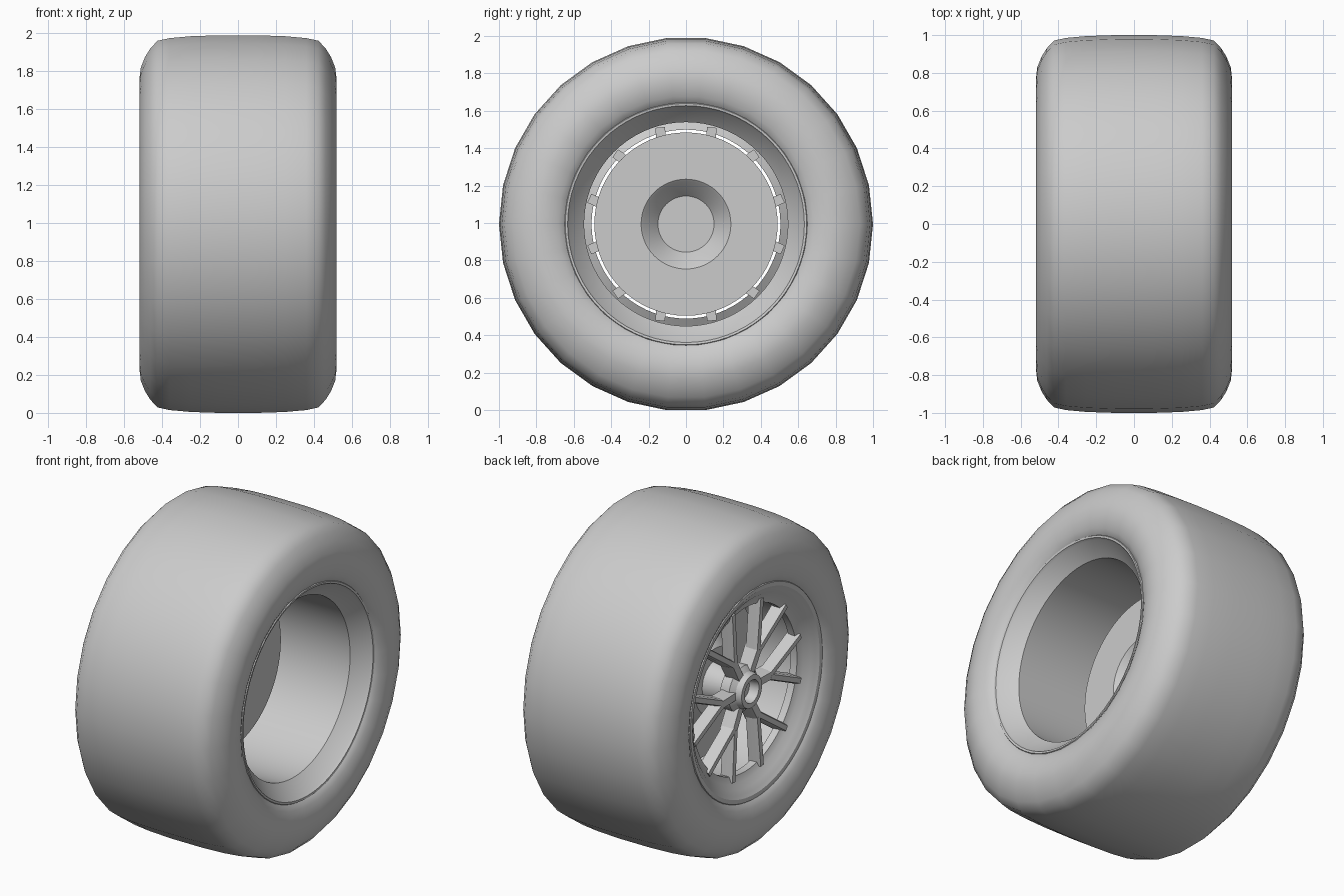
import bpy, bmesh, math
from mathutils import Vector

if "Cube" in bpy.data.objects:
    bpy.data.objects.remove(bpy.data.objects["Cube"])

CZ = 0.9945  # axle height; the axle runs along x

grey = bpy.data.materials.new("plain_grey")
grey.diffuse_color = (0.6, 0.6, 0.6, 1)
grey.use_nodes = True
grey.node_tree.nodes["Principled BSDF"].inputs["Base Color"].default_value = grey.diffuse_color


def finish(name, bm, angle=30):
    bmesh.ops.remove_doubles(bm, verts=bm.verts, dist=1e-5)
    bmesh.ops.recalc_face_normals(bm, faces=bm.faces)
    me = bpy.data.meshes.new(name)
    bm.to_mesh(me)
    bm.free()
    ob = bpy.data.objects.new(name, me)
    bpy.context.collection.objects.link(ob)
    me.materials.append(grey)
    ob.location.z = CZ
    bpy.ops.object.select_all(action='DESELECT')
    ob.select_set(True)
    bpy.context.view_layer.objects.active = ob
    bpy.ops.object.shade_smooth_by_angle(angle=math.radians(angle))
    return ob


def lathe(name, profile, segs, closed=True, angle=30):
    """Spin (x, radius) points about the x axis."""
    bm = bmesh.new()
    rings = []
    for i in range(segs):
        a = 2 * math.pi * i / segs
        rings.append([bm.verts.new((x, r * math.cos(a), r * math.sin(a))) for x, r in profile])
    n = len(profile)
    for i in range(segs):
        p, q = rings[i], rings[(i + 1) % segs]
        for j in range(n if closed else n - 1):
            k = (j + 1) % n
            if profile[j][1] < 1e-6 and profile[k][1] < 1e-6:
                continue
            loop = [p[j], p[k]]
            if profile[k][1] > 1e-6:
                loop.append(q[k])
            if profile[j][1] > 1e-6:
                loop.append(q[j])
            bm.faces.new(loop)
    return finish(name, bm, angle)


# Tyre: mirrored half profile, 30 sides
half = [(0.10, 1.0), (0.25, 0.995), (0.36, 0.985), (0.424, 0.971), (0.462, 0.93),
        (0.49, 0.885), (0.512, 0.83), (0.518, 0.78), (0.512, 0.73), (0.497, 0.685),
        (0.477, 0.65), (0.455, 0.635), (0.43, 0.63)]
lathe("tyre", [(-x, r) for x, r in reversed(half)] + half, 30, angle=40)

# Rim: barrel with flanges, and the ring that carries the spokes on the -x side
lathe("rim", [(0.472, 0.652), (0.482, 0.645), (0.480, 0.633), (0.465, 0.625),
              (0.385, 0.545), (-0.385, 0.545), (-0.36, 0.505), (-0.405, 0.505),
              (-0.42, 0.545), (-0.45, 0.575), (-0.465, 0.60), (-0.480, 0.62),
              (-0.482, 0.645), (-0.472, 0.652), (-0.44, 0.645), (-0.40, 0.60),
              (0.40, 0.60), (0.44, 0.645)], 72)

# Brake disc with a conical recess on the inner side
lathe("brake_disc", [(-0.15, 0), (-0.15, 0.15), (-0.06, 0.228), (-0.05, 0.24),
                     (-0.05, 0.49), (-0.12, 0.49), (-0.12, 0.28), (-0.20, 0.20),
                     (-0.20, 0)], 64, closed=False)

# Axle and wheel hub
lathe("axle", [(-0.19, 0), (-0.19, 0.13), (-0.34, 0.10), (-0.34, 0)], 32, closed=False)
lathe("hub", [(-0.33, 0), (-0.33, 0.14), (-0.39, 0.14), (-0.415, 0.11), (-0.45, 0.10),
              (-0.45, 0.07), (-0.39, 0.062), (-0.39, 0)], 40, closed=False)


# Spokes: bars with a narrow front and a wide back
def bar(bm, p, q, front_w, back_w, xf_p, xf_q, xb):
    d = (Vector(q) - Vector(p)).normalized()
    n = Vector((-d.y, d.x))
    ends = []
    for (pt, xf) in ((p, xf_p), (q, xf_q)):
        pt = Vector(pt)
        sec = []
        for x, w in ((xb, back_w), (xf + 0.02, back_w * 0.85), (xf, front_w)):
            sec.append((x, pt + n * w / 2))
        for x, w in ((xf, front_w), (xf + 0.02, back_w * 0.85), (xb, back_w)):
            sec.append((x, pt - n * w / 2))
        ends.append([bm.verts.new((x, c.x, c.y)) for x, c in sec])
    a, b = ends
    for i in range(6):
        j = (i + 1) % 6
        bm.faces.new((a[i], a[j], b[j], b[i]))
    bm.faces.new(a)
    bm.faces.new(b)


def polar(r, deg):
    t = math.radians(deg)
    return (r * math.sin(t), r * math.cos(t))


# Six Y-shaped spokes, each forking to two points on the rim
for k in range(6):
    ang = 30 + 60 * k
    bm = bmesh.new()
    fork = polar(0.25, ang)
    bar(bm, polar(0.08, ang), fork, 0.045, 0.07, -0.415, -0.42, -0.34)
    for s in (-15, 15):
        bar(bm, polar(0.235, ang + s * 0.12), polar(0.535, ang + s), 0.03, 0.052, -0.42, -0.425, -0.35)
    finish(f"spoke_{k + 1}", bm, 20)
